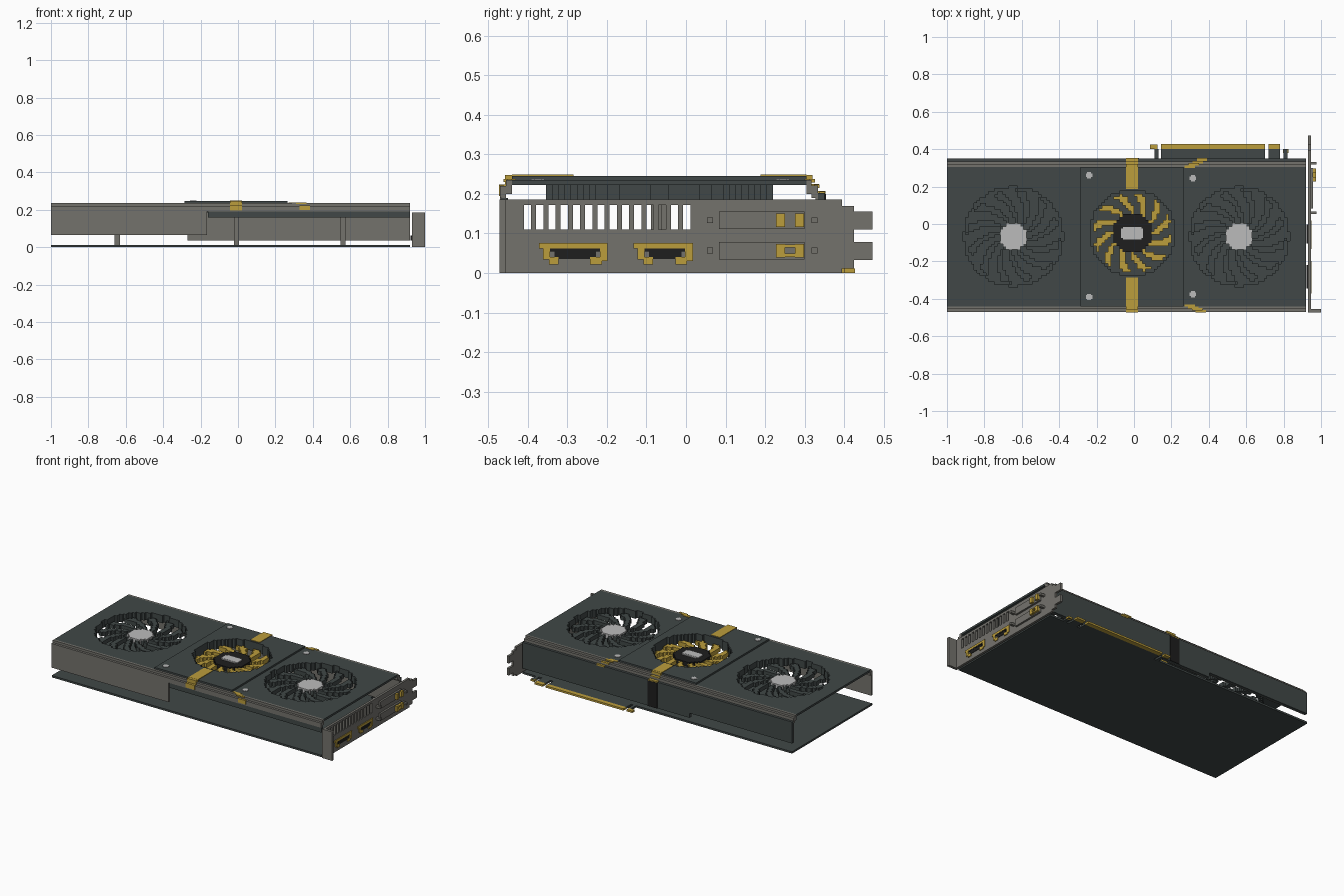
import bpy, bmesh, math

cube = bpy.data.objects.get("Cube")
if cube:
    bpy.data.objects.remove(cube, do_unlink=True)


def material(name, rgb):
    m = bpy.data.materials.new(name)
    m.use_nodes = True
    m.diffuse_color = (*rgb, 1)
    m.node_tree.nodes["Principled BSDF"].inputs["Base Color"].default_value = (*rgb, 1)
    return m


SLATE = material("dark slate", (0.052, 0.064, 0.063))
GREY = material("warm grey", (0.175, 0.17, 0.152))
GOLD = material("gold", (0.5, 0.34, 0.045))
BLACK = material("black", (0.013, 0.013, 0.013))
LIGHT = material("light grey", (0.5, 0.5, 0.5))


def blocks(name, mat, boxes):
    """One object made of boxes given as (x0, x1, y0, y1, z0, z1)."""
    bm = bmesh.new()
    for x0, x1, y0, y1, z0, z1 in boxes:
        vs = [bm.verts.new((x, y, z)) for z in (z0, z1)
              for x, y in ((x0, y0), (x1, y0), (x1, y1), (x0, y1))]
        bm.faces.new(vs[3::-1])
        bm.faces.new(vs[4:])
        for i in range(4):
            j = (i + 1) % 4
            bm.faces.new((vs[i], vs[j], vs[j + 4], vs[i + 4]))
    me = bpy.data.meshes.new(name)
    bm.to_mesh(me)
    bm.free()
    me.materials.append(mat)
    ob = bpy.data.objects.new(name, me)
    bpy.context.collection.objects.link(ob)
    return ob


STEP = 0.0155


def stepped_disc(cx, cy, radius, rule, z0, z1):
    """Row-merged boxes for every grid cell in the disc that passes rule(r, angle)."""
    n = int(radius / STEP) + 2
    out = []
    for j in range(-n, n + 1):
        start = None
        for i in range(-n, n + 2):
            x, y = i * STEP, j * STEP
            inside = i <= n and rule(math.hypot(x, y), math.atan2(y, x))
            if inside and start is None:
                start = x
            if not inside and start is not None:
                out.append((cx + start - STEP / 2, cx + x - STEP / 2,
                            cy + y - STEP / 2, cy + y + STEP / 2, z0, z1))
                start = None
    return out


def plate_with_hole(x0, x1, y0, y1, z0, z1, cx, cy, radius):
    """Plate built of rows around a stepped round hole."""
    n = int(radius / STEP)
    out = [(x0, x1, y0, cy - (n + 0.5) * STEP, z0, z1),
           (x0, x1, cy + (n + 0.5) * STEP, y1, z0, z1)]
    for j in range(-n, n + 1):
        half = (int(math.sqrt(radius ** 2 - (j * STEP) ** 2) / STEP) + 0.5) * STEP
        ya, yb = cy + (j - 0.5) * STEP, cy + (j + 0.5) * STEP
        out += [(x0, cx - half, ya, yb, z0, z1), (cx + half, x1, ya, yb, z0, z1)]
    return out


# Circuit board and edge connector
tabs = [(0.11, 0.13), (0.145, 0.7), (0.72, 0.78), (0.8, 0.822)]
blocks("circuit_board", SLATE, [(-1, 0.92, -0.465, 0.35, 0, 0.012)]
       + [(a, b, 0.35, 0.4, 0, 0.012) for a, b in tabs])
blocks("edge_contacts", GOLD, [(0.085, 0.125, 0.4, 0.425, 0, 0.012),
                               (0.145, 0.7, 0.4, 0.428, 0, 0.012),
                               (0.72, 0.78, 0.4, 0.428, 0, 0.012),
                               (0.797, 0.825, 0.38, 0.402, 0, 0.012)])

# Shroud top with three fan openings
fans = [("left", -0.645, -0.067, 0.265), ("middle", -0.008, -0.048, 0.23),
        ("right", 0.562, -0.067, 0.265)]
spans = [(-1, -0.285, 0.235), (-0.285, 0.265, 0.246), (0.265, 0.92, 0.235)]
for (side, cx, cy, r), (x0, x1, top) in zip(fans, spans):
    blocks(side + "_shroud_top", SLATE,
           plate_with_hole(x0, x1, -0.44, 0.305, 0.222, top, cx, cy, r))

# Fans: opening ring, blades, hub and spindle
for side, cx, cy, r in fans:
    middle = side == "middle"
    hub = 0.105 if middle else 0.075
    blocks(side + "_fan_ring", SLATE, stepped_disc(
        cx, cy, r + STEP, lambda d, a: r < d <= r + STEP, 0.186, 0.222))

    def blade(d, a):
        turn = a * 12 / math.tau - 1.6 * d / r
        return hub - STEP < d < r - STEP and turn % 1 < (0.48 if middle else 0.42)

    blocks(side + "_fan_blades", GOLD if middle else SLATE,
           stepped_disc(cx, cy, r, blade, 0.186, 0.212))
    blocks(side + "_fan_hub", BLACK if middle else LIGHT,
           stepped_disc(cx, cy, hub, lambda d, a: d <= hub, 0.19, 0.22))
    blocks(side + "_fan_spindle", GREY,
           [(cx - 0.014, cx + 0.014, cy - 0.022, cy + 0.006, 0.012, 0.19)])
blocks("middle_hub_badge", LIGHT, [(-0.07, 0.048, -0.075, -0.025, 0.22, 0.226),
                                   (-0.06, 0.04, -0.083, -0.015, 0.22, 0.225)])

# Screws on the shroud
blocks("shroud_screws", LIGHT, [
    b for x, y, z in ((-0.24, 0.26, 0.246), (-0.24, -0.39, 0.246),
                      (0.315, 0.245, 0.235), (0.315, -0.375, 0.235))
    for b in ((x - 0.017, x + 0.017, y - 0.01, y + 0.01, z, z + 0.003),
              (x - 0.01, x + 0.01, y - 0.017, y + 0.017, z, z + 0.003))])

# Shroud sides
blocks("front_side_wall", GREY, [(-1, -0.165, -0.47, -0.455, 0.065, 0.22),
                                 (-0.165, 0.92, -0.47, -0.455, 0.19, 0.22),
                                 (-1, 0.92, -0.455, -0.44, 0.2, 0.235)])
blocks("front_side_rail", SLATE, [(-0.16, 0.92, -0.466, -0.45, 0.158, 0.19)])
blocks("back_shoulder", GREY, [(-1, 0.92, 0.305, 0.318, 0.2, 0.235),
                               (-1, 0.92, 0.318, 0.334, 0.19, 0.221)])
blocks("back_side_wall", SLATE, [(-1, -0.27, 0.334, 0.35, 0.065, 0.203),
                                 (-0.27, 0.92, 0.334, 0.35, 0.035, 0.203)])
blocks("back_wall_lining", GREY, [(-1, -0.27, 0.328, 0.334, 0.065, 0.2),
                                  (-0.27, 0.92, 0.328, 0.334, 0.035, 0.2)])
blocks("back_black_band", BLACK, [(-0.042, 0.026, 0.35, 0.354, 0.035, 0.2)])

# Gold stripes over the shroud
sx = (-0.042, 0.022)
blocks("centre_stripe", GOLD, [(*sx, 0.188, 0.305, 0.246, 0.249),
                               (*sx, 0.305, 0.32, 0.232, 0.248),
                               (*sx, 0.318, 0.336, 0.22, 0.225),
                               (*sx, 0.334, 0.353, 0.2, 0.207),
                               (*sx, -0.44, -0.285, 0.246, 0.249),
                               (*sx, -0.458, -0.44, 0.222, 0.248),
                               (*sx, -0.473, -0.455, 0.195, 0.224)])
slants = []
for i, (y, z) in enumerate(((0.3, 0.235), (0.312, 0.235), (0.324, 0.221), (0.338, 0.203))):
    x = 0.27 + 0.022 * i
    slants.append((x, x + 0.055, y, y + 0.014, z - 0.006, z + 0.003))
for i, (y, z) in enumerate(((-0.432, 0.235), (-0.442, 0.235), (-0.452, 0.235), (-0.463, 0.22))):
    x = 0.27 + 0.02 * i
    slants.append((x, x + 0.055, y - 0.01, y + 0.002, z - 0.022 if i == 3 else z - 0.005, z + 0.003))
blocks("slanted_stripes", GOLD, slants)

# Mounting bracket with vent slots, hooked end and folded foot
bx = (0.93, 0.945)
vents = [-0.41 + 0.031 * i for i in range(14)]
edges = [-0.455] + [v + e for v in vents for e in (0, 0.018)] + [0.395]
bars = [(*bx, edges[i], edges[i + 1], 0.11, 0.172) for i in range(0, len(edges), 2)]
blocks("bracket", GREY, bars + [(*bx, -0.455, 0.395, 0, 0.11),
                                (*bx, -0.455, 0.395, 0.172, 0.186),
                                (*bx, 0.395, 0.425, 0.012, 0.17),
                                (*bx, 0.425, 0.472, 0.033, 0.078),
                                (*bx, 0.425, 0.472, 0.11, 0.156)])
blocks("bracket_foot", GREY, [(0.93, 1, -0.472, -0.455, 0, 0.186)])

# Small video sockets
for name, y0, y1 in (("first", -0.372, -0.198), ("second", -0.133, 0.018)):
    fx = (0.943, 0.95)
    blocks(name + "_socket_frame", GOLD, [(*fx, y0, y1, 0.062, 0.076),
                                          (*fx, y0 + 0.01, y0 + 0.028, 0.034, 0.062),
                                          (*fx, y1 - 0.02, y1, 0.03, 0.062),
                                          (*fx, y0 + 0.025, y0 + 0.05, 0.022, 0.04),
                                          (*fx, y1 - 0.045, y1 - 0.015, 0.022, 0.04)])
    blocks(name + "_socket_opening", BLACK, [(0.922, 0.949, y0 + 0.028, y1 - 0.02, 0.055, 0.062),
                                             (0.922, 0.948, y0 + 0.04, y1 - 0.03, 0.036, 0.055)])

# Wide display ports with side posts
for name, z in (("lower", 0.034), ("upper", 0.111)):
    blocks(name + "_port", GREY, [(0.945, 0.957, 0.083, 0.3, z, z + 0.045)]
           + [(0.945, 0.975, y, y + 0.015, z + 0.015, z + 0.03) for y in (0.053, 0.317)])
    pins = [(0.955, 0.972, y, y + 0.022, z + 0.005, z + 0.04) for y in (0.228, 0.276)]
    if name == "lower":
        pins += [(0.955, 0.972, 0.25, 0.276, a, a + 0.008) for a in (z + 0.007, z + 0.03)]
    blocks(name + "_port_contacts", GOLD, pins)
